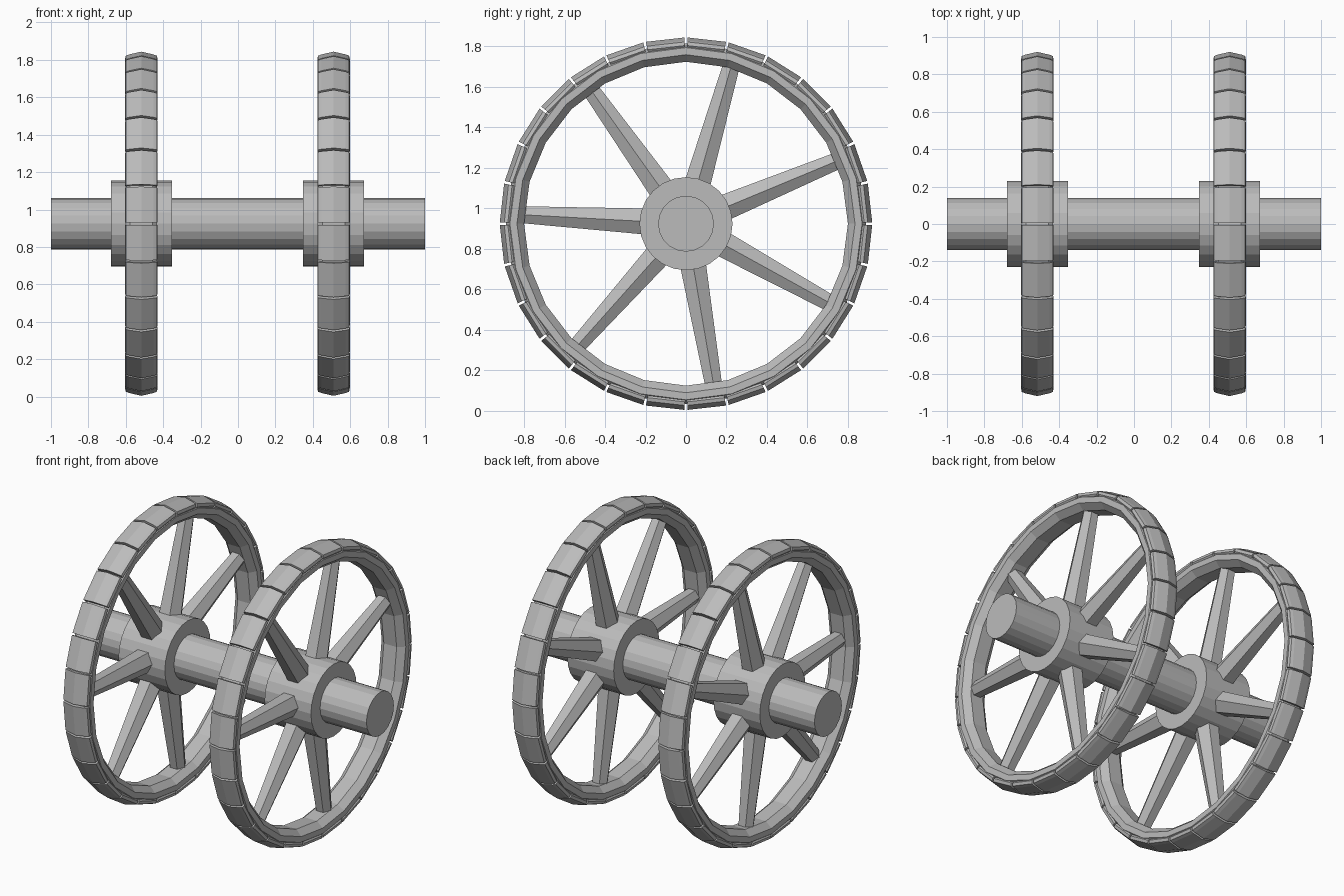
import bpy, bmesh
from math import sin, cos, pi, radians
from mathutils import Vector

if "Cube" in bpy.data.objects:
    bpy.data.objects.remove(bpy.data.objects["Cube"])

AXLE_Z = 0.924
WHEELS = {"right": -0.517, "left": 0.511}
SPOKES, PLATES, RIM_SIDES = 7, 28, 24

grey = bpy.data.materials.new("plain grey")
grey.use_nodes = True
grey.diffuse_color = (0.5, 0.5, 0.5, 1)
grey.node_tree.nodes["Principled BSDF"].inputs["Base Color"].default_value = (0.5, 0.5, 0.5, 1)


def finish(bm, name, x):
    """Turn a bmesh into a flat-shaded object on the axle line."""
    bmesh.ops.recalc_face_normals(bm, faces=bm.faces)
    mesh = bpy.data.meshes.new(name)
    bm.to_mesh(mesh)
    bm.free()
    mesh.materials.append(grey)
    obj = bpy.data.objects.new(name, mesh)
    obj.location = (x, 0, AXLE_Z)
    bpy.context.collection.objects.link(obj)


def around(x, r, a):
    """Point at radius r, angle a measured from the top towards the back."""
    return Vector((x, r * sin(a), r * cos(a)))


def sweep(bm, profile, angles, closed):
    """Sweep an (x, radius) profile around the axle."""
    loops = [[bm.verts.new(around(x, r, a)) for x, r in profile] for a in angles]
    n = len(profile)
    pairs = list(zip(loops, loops[1:]))
    if closed:
        pairs.append((loops[-1], loops[0]))
    else:
        bm.faces.new(loops[0])
        bm.faces.new(loops[-1])
    for p, q in pairs:
        for i in range(n):
            j = (i + 1) % n
            bm.faces.new((p[i], p[j], q[j], q[i]))


def mirrored(half):
    """Complete a half profile on the other side of the wheel plane."""
    return half + [(-x, r) for x, r in reversed(half) if x]


def drum(name, x, radius, half_length, sides):
    """Capped prism lying along the axle."""
    bm = bmesh.new()
    ends = [[bm.verts.new(around(s * half_length, radius, 2 * pi * i / sides))
             for i in range(sides)] for s in (-1, 1)]
    for end in ends:
        bm.faces.new(end)
    for i in range(sides):
        j = (i + 1) % sides
        bm.faces.new((ends[0][i], ends[0][j], ends[1][j], ends[1][i]))
    finish(bm, name, x)


def spokes(name, x):
    """Tapered six-sided spokes from hub to rim."""
    bm = bmesh.new()
    for k in range(SPOKES):
        a = radians(16) + 2 * pi * k / SPOKES
        out, side = around(0, 1, a), around(0, 1, a + pi / 2)
        ends = []
        for reach, radius in ((0.18, 0.075), (0.815, 0.048)):
            ends.append([bm.verts.new(out * reach + side * radius * sin(t)
                                      + Vector((radius * cos(t), 0, 0)))
                         for t in (i * pi / 3 for i in range(6))])
            bm.faces.new(ends[-1])
        for i in range(6):
            j = (i + 1) % 6
            bm.faces.new((ends[0][i], ends[0][j], ends[1][j], ends[1][i]))
    finish(bm, name, x)


RIM = mirrored([(0.045, 0.80), (0.085, 0.835), (0.085, 0.87), (0.06, 0.89)])
PLATE = mirrored([(0, 0.92), (0.065, 0.905), (0.083, 0.898), (0.087, 0.88),
                  (0.08, 0.87), (0, 0.87)])

drum("axle", 0, 0.138, 1, 20)
for where, x in WHEELS.items():
    drum(where + "_hub", x, 0.23, 0.163, 24)
    spokes(where + "_spokes", x)

    # Faceted rim
    bm = bmesh.new()
    sweep(bm, RIM, [2 * pi * i / RIM_SIDES for i in range(RIM_SIDES)], True)
    finish(bm, where + "_rim", x)

    # Ridged tread plates with narrow gaps
    bm = bmesh.new()
    step, gap = 2 * pi / PLATES, 0.007
    for i in range(PLATES):
        sweep(bm, PLATE, [i * step + gap, (i + 1) * step - gap], False)
    finish(bm, where + "_tread_plates", x)
